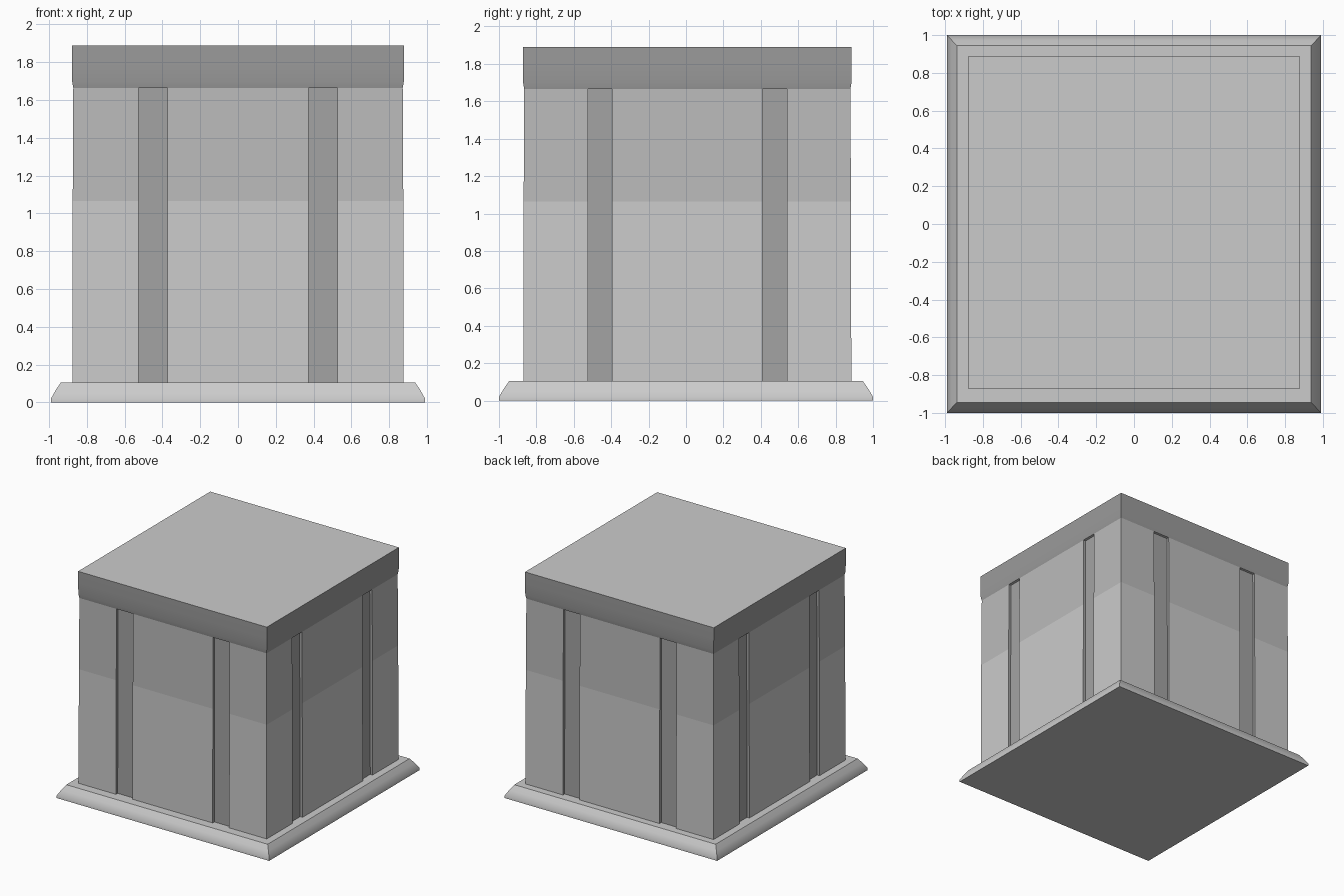
import bpy, bmesh

if "Cube" in bpy.data.objects:
    bpy.data.objects.remove(bpy.data.objects["Cube"])

Y_SHIFT = 0.007   # the walls and cornice sit slightly behind the base centre


def grey(name, v):
    m = bpy.data.materials.new(name)
    m.diffuse_color = (v, v, v, 1)
    m.use_nodes = True
    m.node_tree.nodes["Principled BSDF"].inputs["Base Color"].default_value = m.diffuse_color
    return m


def finish(name, bm, mats=(), smooth=False):
    bmesh.ops.recalc_face_normals(bm, faces=bm.faces)
    me = bpy.data.meshes.new(name)
    bm.to_mesh(me)
    bm.free()
    ob = bpy.data.objects.new(name, me)
    bpy.context.collection.objects.link(ob)
    for m in mats:
        me.materials.append(m)
    if smooth:
        bpy.ops.object.select_all(action='DESELECT')
        ob.select_set(True)
        bpy.context.view_layer.objects.active = ob
        bpy.ops.object.shade_smooth_by_angle(angle=0.7)
    return ob


def loft(rings, caps=True, side_mat=lambda level, i: 0):
    """Joins stacked closed outlines of equal length with quads."""
    bm = bmesh.new()
    vs = [[bm.verts.new(p) for p in r] for r in rings]
    n = len(vs[0])
    for k in range(len(vs) - 1):
        for i in range(n):
            j = (i + 1) % n
            f = bm.faces.new((vs[k][i], vs[k][j], vs[k + 1][j], vs[k + 1][i]))
            f.material_index = side_mat(k, i)
    if caps:
        bm.faces.new(vs[0][::-1])
        bm.faces.new(vs[-1])
    return bm


def rect(hx, hy, z, cy=0.0):
    return [(-hx, cy - hy, z), (hx, cy - hy, z), (hx, cy + hy, z), (-hx, cy + hy, z)]


pale = grey("pale", 0.8)
mid = grey("mid_grey", 0.5)
dark = grey("dark_grey", 0.37)
trim = grey("trim_grey", 0.33)

# Base plinth with sloping edge
finish("base", loft([rect(0.99, 1.0, 0), rect(0.99, 1.0, 0.02),
                     rect(0.965, 0.973, 0.065), rect(0.938, 0.945, 0.105)]),
       [pale], smooth=True)


# Walls: square outline with two shallow vertical grooves on every side
def wall_outline(h, z, depth=0.022):
    pts = []
    for side in range(4):
        c, w = ((0.45, 0.077), (0.467, 0.065))[side % 2]
        row = [(-h, -h)]
        for m in (-c, c):
            row += [(m - w, -h), (m - w, depth - h), (m + w, depth - h), (m + w, -h)]
        for x, y in row:
            for _ in range(side):
                x, y = -y, x
            pts.append((x, y + Y_SHIFT, z))
    return pts


finish("walls", loft([wall_outline(0.877, 0.1), wall_outline(0.875, 1.065),
                      wall_outline(0.872, 1.665)],
                     side_mat=lambda k, i: k if i % 9 in (0, 4, 8) else 2),
       [pale, mid, dark])

# Cornice block with a softly tapered lower edge
profile = [(0.872, 1.665), (0.878, 1.70), (0.879, 1.80), (0.879, 1.89)]
finish("cornice", loft([rect(h, h, z, Y_SHIFT) for h, z in profile],
                       caps=True, side_mat=lambda k, i: 1),
       [pale, trim], smooth=True)
